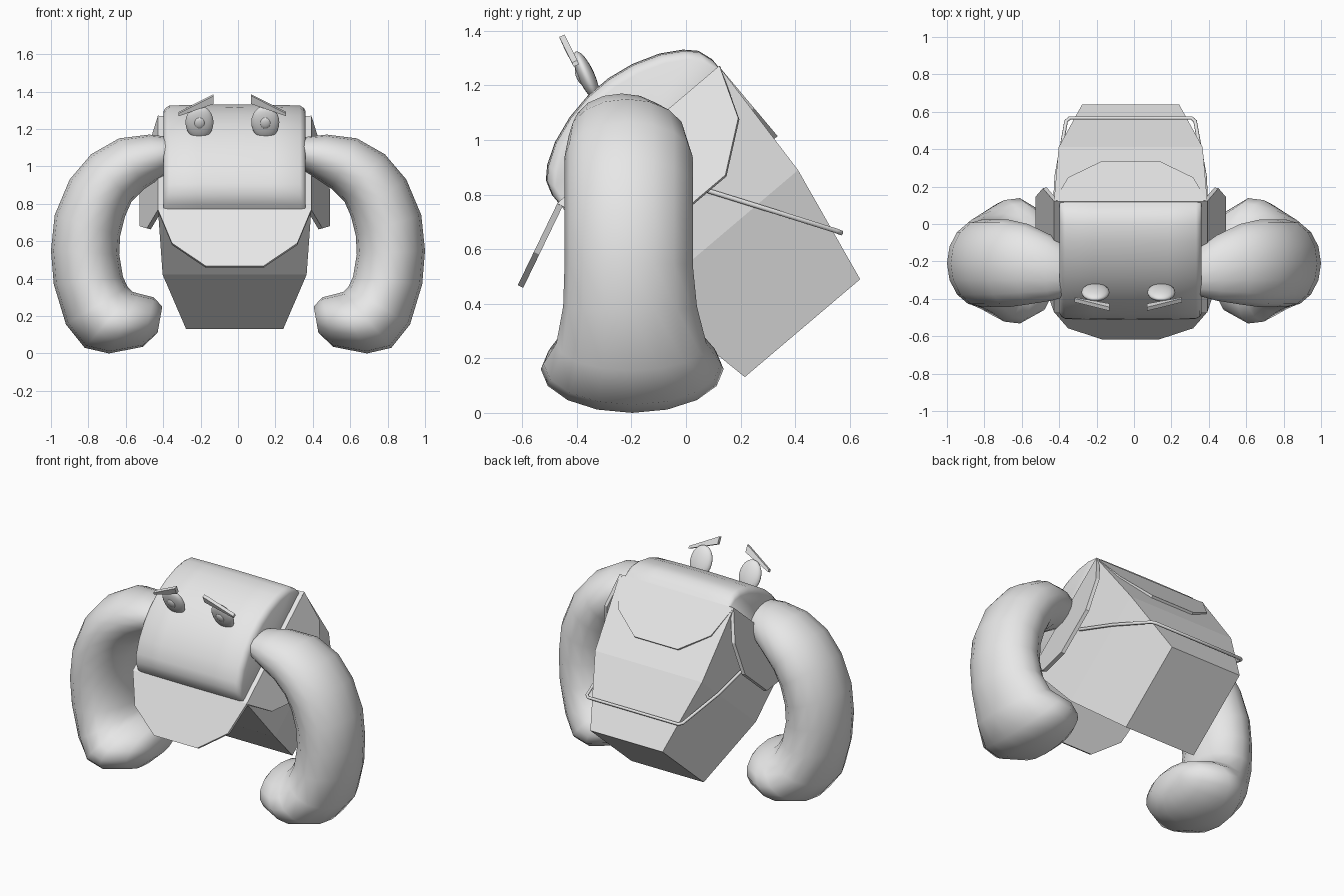
import bpy, bmesh, math
from mathutils import Vector, Matrix

if "Cube" in bpy.data.objects:
    bpy.data.objects.remove(bpy.data.objects["Cube"])

grey = bpy.data.materials.new("plain grey")
grey.diffuse_color = (0.8, 0.8, 0.8, 1)
grey.use_nodes = True
grey.node_tree.nodes["Principled BSDF"].inputs["Base Color"].default_value = grey.diffuse_color

# Tilted carton frame: U along the opening, A down its axis
CX = -0.018
O = Vector((CX, -0.175, 1.02))
X = Vector((1, 0, 0))
U = Vector((0, 0.763, 0.647))
A = Vector((0, 0.647, -0.763))


def at(x, u, a):
    return O + X * x + U * u + A * a


def finish(bm, name, smooth=None):
    bmesh.ops.recalc_face_normals(bm, faces=bm.faces)
    me = bpy.data.meshes.new(name)
    bm.to_mesh(me)
    bm.free()
    ob = bpy.data.objects.new(name, me)
    bpy.context.collection.objects.link(ob)
    me.materials.append(grey)
    if smooth:
        bpy.ops.object.select_all(action='DESELECT')
        ob.select_set(True)
        bpy.context.view_layer.objects.active = ob
        bpy.ops.object.shade_smooth_by_angle(angle=math.radians(smooth))
    return ob


def loft(name, rings, smooth=None):
    """Skin a list of equal closed rings and cap both ends."""
    bm = bmesh.new()
    vs = [[bm.verts.new(p) for p in r] for r in rings]
    n = len(vs[0])
    for a, b in zip(vs, vs[1:]):
        for i in range(n):
            j = (i + 1) % n
            bm.faces.new((a[i], a[j], b[j], b[i]))
    bm.faces.new(vs[0])
    bm.faces.new(vs[-1])
    return finish(bm, name, smooth)


# Carton body, tapering to its base
loft("carton", [[at(sx * w, su * d, t) for sx, su in ((-1, -1), (1, -1), (1, 1), (-1, 1))]
                for w, d, t in ((0.41, 0.387, 0), (0.385, 0.362, 0.478), (0.26, 0.277, 0.93))])


# Four folded flaps, each a cut-corner plate hinged on the rim
def flap(name, hinge, along, down):
    down = down.normalized()
    nrm = along.cross(down).normalized()
    if nrm.dot(hinge - O) < 0:
        nrm = -nrm
    shape = [(-0.41, 0), (-0.335, 0.2), (-0.155, 0.335),
             (0.155, 0.335), (0.335, 0.2), (0.41, 0)]
    loft(name, [[hinge + along * s + down * d + nrm * h for s, d in shape]
                for h in (-0.022, 0.0)])


flap("front_flap", at(0, -0.387, 0), X, Vector((0, -0.15, -0.31)))
flap("back_flap", at(0, 0.387, 0), X, Vector((0, 0.21, -0.25)))
for side, sx in (("left", -1), ("right", 1)):
    flap(side + "_flap", at(sx * 0.41, 0, 0), U * 0.95, A * 0.32 + X * sx * 0.1)

# Domed head filling the opening, with rounded ends
half = [(0.383, -0.05), (0.383, 0.03), (0.365, 0.085), (0.325, 0.125),
        (0.25, 0.17), (0.15, 0.205), (0.05, 0.222)]
prof = half + [(-u, h) for u, h in reversed(half)]
rings = []
for x, k in ((-0.38, 0.035), (-0.37, 0.015), (-0.35, 0), (-0.2, -0.004), (0, -0.006),
             (0.2, -0.004), (0.35, 0), (0.37, 0.015), (0.38, 0.035)):
    rings.append([at(x, u * (1 - k * 0.6), -(h - k)) for u, h in prof])
loft("head", rings, 50)

# Arms: (outer x, outer z, inner x, inner z, half depth, centre y)
arm = [(0.285, 1.12, 0.27, 1.05, 0.06, -0.27), (0.34, 1.155, 0.32, 1.0, 0.12, -0.26),
       (0.475, 1.17, 0.41, 0.94, 0.175, -0.235), (0.635, 1.15, 0.50, 0.88, 0.215, -0.215),
       (0.785, 1.065, 0.57, 0.81, 0.235, -0.21), (0.90, 0.93, 0.605, 0.73, 0.235, -0.21),
       (0.98, 0.74, 0.63, 0.63, 0.235, -0.21), (1.0, 0.55, 0.635, 0.53, 0.235, -0.21),
       (0.985, 0.37, 0.615, 0.41, 0.245, -0.205), (0.92, 0.155, 0.59, 0.355, 0.275, -0.2),
       (0.82, 0.03, 0.565, 0.33, 0.325, -0.197), (0.69, 0.0, 0.53, 0.32, 0.335, -0.197),
       (0.51, 0.035, 0.45, 0.30, 0.26, -0.2), (0.43, 0.11, 0.405, 0.25, 0.14, -0.2)]
for side, sx in (("left", -1), ("right", 1)):
    rings = []
    for ox, oz, ix, iz, ry, cy in arm:
        c = Vector((sx * (ox + ix) / 2, cy, (oz + iz) / 2))
        r = Vector((sx * (ox - ix) / 2, 0, (oz - iz) / 2))
        rings.append([c + r * math.cos(t) + Vector((0, ry * math.sin(t), 0))
                      for t in (math.tau * i / 16 for i in range(16))])
    loft(side + "_arm", rings, 70)


# Eyes: flattened discs leaning forward, each with a small pupil
def ellipsoid(name, centre, size):
    bm = bmesh.new()
    bmesh.ops.create_uvsphere(bm, u_segments=20, v_segments=12, radius=1)
    m = (Matrix.Translation(centre) @ Matrix.Rotation(math.radians(24), 4, 'X')
         @ Matrix.Diagonal((*size, 1)))
    bmesh.ops.transform(bm, matrix=m, verts=bm.verts)
    finish(bm, name, 60)


EX = -0.03  # middle of the face
for side, sx in (("left", -1), ("right", 1)):
    x = EX + sx * 0.176
    ellipsoid(side + "_eye", (x, -0.365, 1.235), (0.075, 0.03, 0.097))
    ellipsoid(side + "_pupil", (x, -0.39, 1.232), (0.028, 0.012, 0.033))
    # Slanted brow, thicker toward the middle
    lean = Vector((0, -0.4, 0.9))
    depth = Vector((0, -0.02, -0.009))
    outer = Vector((EX + sx * 0.287, -0.405, 1.28))
    inner = Vector((EX + sx * 0.1, -0.445, 1.36))
    loft(side + "_brow", [[c + lean * h * a + depth * b * 0.5
                           for a, b in ((-1, -1), (1, -1), (1, 1), (-1, 1))]
                          for c, h in ((outer, 0.008), (inner, 0.024))])

# Wire handle wrapped round the back
path = [(0.412, -0.03, 0.848), (0.397, 0.257, 0.759), (0.345, 0.55, 0.667), (0.325, 0.567, 0.66)]
pts = [(CX - x, y, z) for x, y, z in path] + [(CX + x, y, z) for x, y, z in reversed(path)]
cu = bpy.data.curves.new("wire_handle", 'CURVE')
cu.dimensions = '3D'
cu.bevel_depth = 0.01
cu.bevel_resolution = 1
cu.use_fill_caps = True
sp = cu.splines.new('POLY')
sp.points.add(len(pts) - 1)
for p, co in zip(sp.points, pts):
    p.co = (*co, 1)
cu.materials.append(grey)
bpy.context.collection.objects.link(bpy.data.objects.new("wire_handle", cu))
